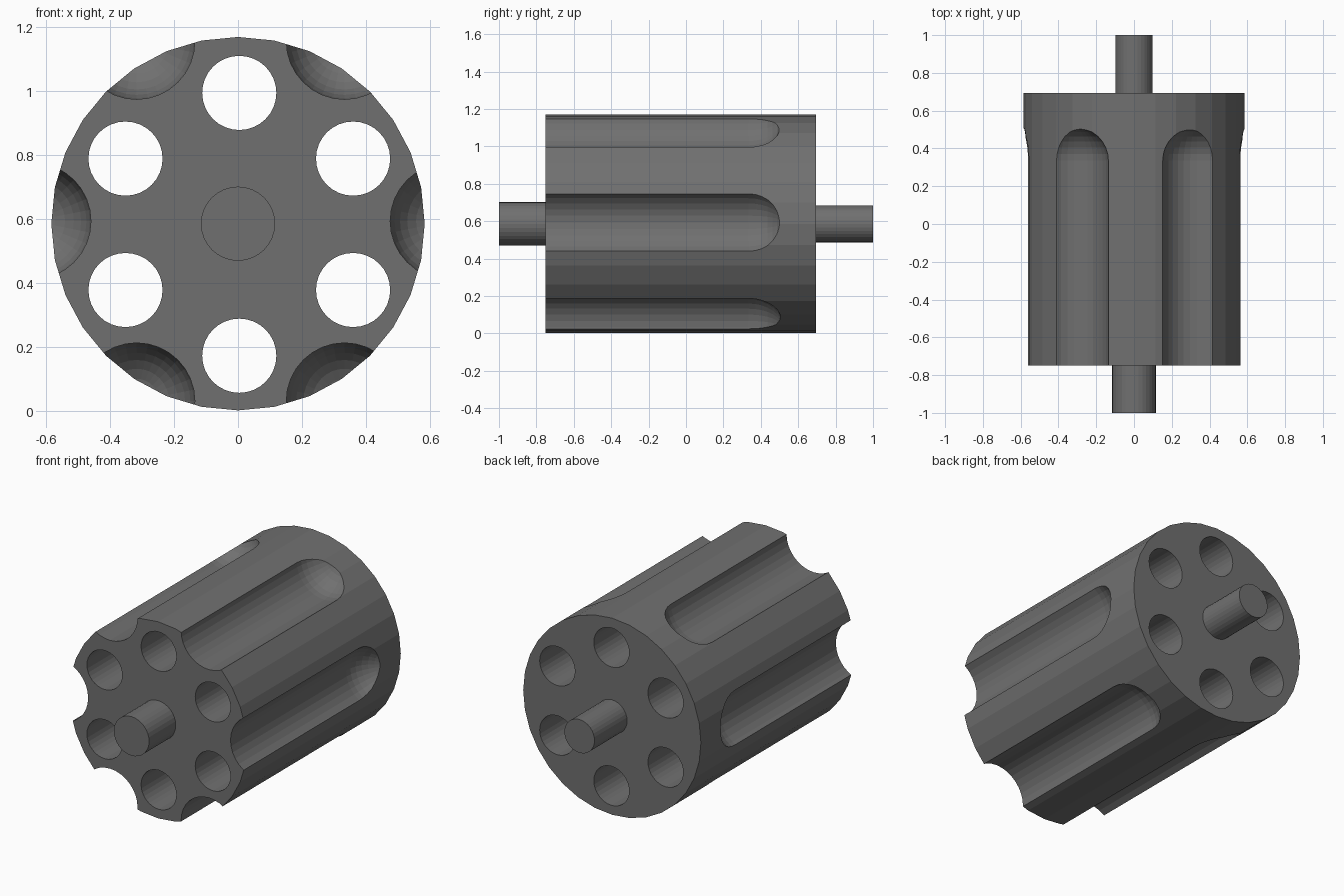
import bpy, bmesh
from math import sin, cos, pi, radians

if "Cube" in bpy.data.objects:
    bpy.data.objects.remove(bpy.data.objects["Cube"])

SIDES = 32
CZ = 0.586

# Dark gunmetal grey for all parts
steel = bpy.data.materials.new("dark_steel")
steel.diffuse_color = (0.163, 0.163, 0.163, 1)
steel.use_nodes = True
steel.node_tree.nodes["Principled BSDF"].inputs["Base Color"].default_value = steel.diffuse_color


def lathe(bm, profile, cx, cz):
    """Closed solid turned around an axis parallel to y; profile = (radius, y)."""
    rings = []
    for r, y in profile:
        rings.append([bm.verts.new((cx + r * sin(2 * pi * i / SIDES), y,
                                    cz + r * cos(2 * pi * i / SIDES)))
                      for i in range(SIDES)])
    for a, b in zip(rings, rings[1:]):
        for i in range(SIDES):
            j = (i + 1) % SIDES
            bm.faces.new((a[i], a[j], b[j], b[i]))
    bm.faces.new(rings[0])
    bm.faces.new(rings[-1])


def finish(bm, name):
    bmesh.ops.recalc_face_normals(bm, faces=bm.faces)
    me = bpy.data.meshes.new(name)
    bm.to_mesh(me)
    bm.free()
    me.materials.append(steel)
    ob = bpy.data.objects.new(name, me)
    bpy.context.collection.objects.link(ob)
    return ob


def turned(name, profile, cx=0, cz=CZ):
    bm = bmesh.new()
    lathe(bm, profile, cx, cz)
    return finish(bm, name)


# Main drum
drum = turned("drum", [(0.584, -0.75), (0.584, 0.694)])

# Cutters: six through bores and six round-ended flutes between them
R, END = 0.182, 0.335
flute = [(R, -0.9)] + [(R * cos(radians(a)), END + R * sin(radians(a)))
                       for a in (0, 11.25, 22.5, 33.75, 45, 56.25, 67.5, 78.75, 89)]
bm = bmesh.new()
for k in range(6):
    a = k * pi / 3
    lathe(bm, [(0.116, -0.9), (0.116, 0.9)],
          0.004 + 0.411 * sin(a), 0.584 + 0.411 * cos(a))
    a += pi / 6
    lathe(bm, flute, 0.008 + 0.65 * sin(a), 0.594 + 0.65 * cos(a))
cutter = finish(bm, "bore_and_flute_cutter")
cutter.hide_render = True
cutter.hide_set(True)

mod = drum.modifiers.new("cut", 'BOOLEAN')
mod.operation = 'DIFFERENCE'
mod.solver = 'EXACT'
mod.object = cutter
bpy.context.view_layer.objects.active = drum
bpy.ops.object.modifier_apply(modifier=mod.name)
bpy.data.objects.remove(cutter)

# Axle pins
turned("front_pin", [(0.116, -1.0), (0.116, -0.74)])
turned("rear_pin", [(0.099, 0.68), (0.099, 1.0)])
